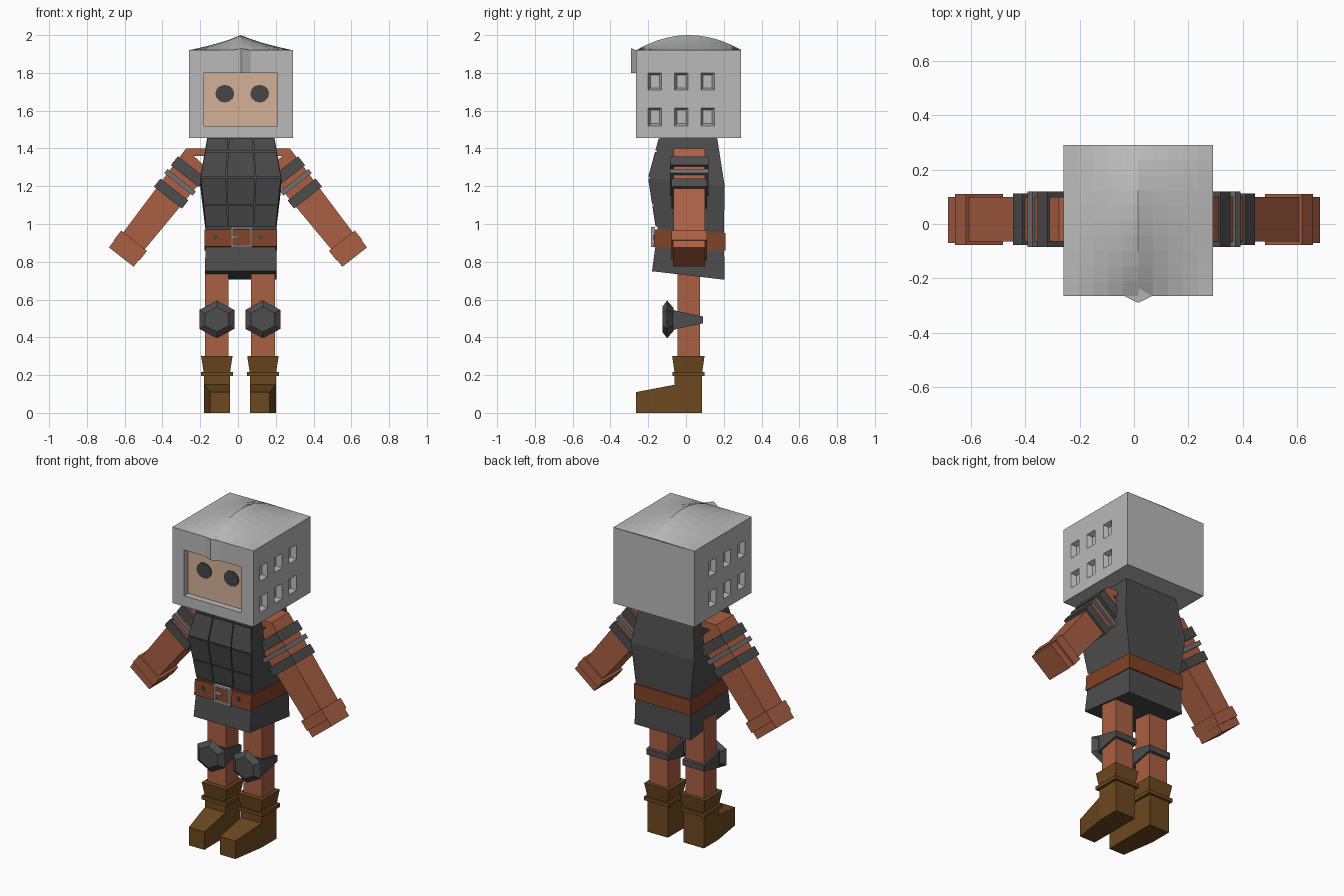
import bpy, bmesh, math
from mathutils import Vector

if "Cube" in bpy.data.objects:
    bpy.data.objects.remove(bpy.data.objects["Cube"])


def mat(name, rgb):
    m = bpy.data.materials.new(name)
    m.diffuse_color = [(c / 255) ** 2.2 for c in rgb] + [1]
    m.use_nodes = True
    m.node_tree.nodes["Principled BSDF"].inputs["Base Color"].default_value = m.diffuse_color
    return m


STEEL = mat("light steel", (184, 184, 184))
IRON = mat("dark iron", (78, 78, 78))
PLATE = mat("chest iron", (73, 73, 74))
TRIM = mat("grey trim", (112, 112, 112))
FACE = mat("pale skin", (212, 176, 150))
EYE = mat("eye grey", (72, 72, 72))
CLOTH = mat("rust cloth", (168, 96, 69))
BELT = mat("belt leather", (128, 68, 43))
BOOT = mat("boot leather", (108, 74, 36))
BUCKLE = mat("buckle metal", (165, 165, 165))


def finish(bm, name, *mats):
    bmesh.ops.recalc_face_normals(bm, faces=bm.faces)
    me = bpy.data.meshes.new(name)
    bm.to_mesh(me)
    bm.free()
    ob = bpy.data.objects.new(name, me)
    for m in mats:
        me.materials.append(m)
    bpy.context.collection.objects.link(ob)
    return ob


def loft(name, rings, m):
    """Solid skinned through rings of equal length."""
    bm = bmesh.new()
    vs = [[bm.verts.new(p) for p in r] for r in rings]
    n = len(vs[0])
    for a, b in zip(vs, vs[1:]):
        for i in range(n):
            bm.faces.new((a[i], a[(i + 1) % n], b[(i + 1) % n], b[i]))
    bm.faces.new(vs[0])
    bm.faces.new(vs[-1])
    return finish(bm, name, m)


def rect(x0, x1, y0, y1, z):
    return [(x0, y0, z), (x1, y0, z), (x1, y1, z), (x0, y1, z)]


def box(name, x0, x1, y0, y1, z0, z1, m):
    return loft(name, [rect(x0, x1, y0, y1, z0), rect(x0, x1, y0, y1, z1)], m)


def disc(name, x, y, z, rx, rz, m, n=12, d=0.006):
    ring = [(x + rx * math.cos(math.tau * i / n), z + rz * math.sin(math.tau * i / n)) for i in range(n)]
    return loft(name, [[(a, yy, b) for a, b in ring] for yy in (y, y - d)], m)


CX = 0.015  # centre of head and torso

# Helmet: box with a face opening and two rows of tapered vents on each side
X0, X1, Y0, Y1, Z0, Z1 = -0.26, 0.29, -0.265, 0.29, 1.455, 1.92
FX, FZ = (-0.18, 0.21), (1.52, 1.80)
VY = (-0.165, -0.025, 0.115)
bm = bmesh.new()
bmesh.ops.create_cube(bm, size=1)
for v in bm.verts:
    v.co = ((X0 + X1) / 2 + v.co.x * (X1 - X0), (Y0 + Y1) / 2 + v.co.y * (Y1 - Y0),
            (Z0 + Z1) / 2 + v.co.z * (Z1 - Z0))
cuts = [("X", x) for x in FX] + [("Y", y + d) for y in VY for d in (-0.035, 0.035)]
cuts += [("Z", z) for z in (1.52, 1.615, 1.71, 1.80)]
for ax, p in cuts:
    n = Vector([float(ax == a) for a in "XYZ"])
    bmesh.ops.bisect_plane(bm, geom=bm.verts[:] + bm.edges[:] + bm.faces[:], plane_co=n * p, plane_no=n)
bm.normal_update()
vents, opening, top = [], [], []
for f in bm.faces:
    c, n = f.calc_center_median(), f.normal
    if abs(n.x) > 0.9 and any(abs(c.y - y) < 0.01 for y in VY) and (1.52 < c.z < 1.615 or 1.71 < c.z < 1.8):
        vents.append(f)
    elif n.y < -0.9 and FX[0] < c.x < FX[1] and FZ[0] < c.z < FZ[1]:
        opening.append(f)
    elif n.z > 0.9:
        top.append(f)
bmesh.ops.delete(bm, geom=top, context="FACES")
bmesh.ops.inset_individual(bm, faces=vents, thickness=0.016, depth=-0.03)
res = bmesh.ops.extrude_face_region(bm, geom=opening)
new = res["geom"]
bmesh.ops.translate(bm, verts=[g for g in new if isinstance(g, bmesh.types.BMVert)], vec=(0, 0.04, 0))
for g in new:
    if isinstance(g, bmesh.types.BMFace):
        g.material_index = 1
bmesh.ops.delete(bm, geom=[f for f in opening if f.is_valid], context="FACES")
finish(bm, "helmet", STEEL, FACE)

# Domed helmet top with a centre ridge
bm = bmesh.new()
N = 10
grid = []
for j in range(N + 1):
    y = Y0 + (Y1 - Y0) * j / N
    f = max(0, 1 - ((y - 0.015) / 0.28) ** 2)
    row = []
    for i in range(N + 1):
        u = 1 - abs(2 * i / N - 1)
        z = Z1 + 0.08 * f * (0.75 * u + 0.25 * u ** 3)
        row.append(bm.verts.new((X0 + (X1 - X0) * i / N, y, z)))
    grid.append(row)
for a, b in zip(grid, grid[1:]):
    for i in range(N):
        bm.faces.new((a[i], a[i + 1], b[i + 1], b[i]))
finish(bm, "helmet_top", STEEL)

# Brow crease at the front of the ridge
loft("brow_crease", [[(CX - 0.05, Y0, z), (CX, -0.29, z + d), (CX + 0.05, Y0, z), (CX, Y0 + 0.03, z + 1.5 * d)]
                     for z, d in ((1.80, 0), (1.92, 0.01))], STEEL)

# Eyes
for x in (-0.07, 0.115):
    disc("eye", x, Y0 + 0.04, 1.69, 0.05, 0.047, EYE)

# Torso: front y, front z, back y, back z, half width
TORSO = [(-0.18, 0.75, 0.205, 0.705, 0.19), (-0.15, 0.97, 0.2, 0.95, 0.185),
         (-0.192, 1.245, 0.205, 1.2, 0.215), (-0.135, 1.456, 0.165, 1.456, 0.178)]


def slant(yf, zf, yb, zb, w):
    return [(CX - w, yf, zf), (CX + w, yf, zf), (CX + w, yb, zb), (CX - w, yb, zb)]


loft("tunic", [slant(*r) for r in TORSO], IRON)


def chest(u, z, out):
    """Point on the torso front, u across from -1 to 1."""
    for a, b in zip(TORSO, TORSO[1:]):
        if z <= b[1] + 1e-6:
            t = (z - a[1]) / (b[1] - a[1])
            y, w = (p + (q - p) * t for p, q in ((a[0], b[0]), (a[4], b[4])))
            return (CX + u * w, y - out, z)


# Chest plates
ROWS = (0.985, 1.1, 1.245, 1.385, 1.455)
COLS = (-1, -0.36, 0.36, 1)
for z0, z1 in zip(ROWS, ROWS[1:]):
    for u0, u1 in zip(COLS, COLS[1:]):
        loft("chest_plate", [[chest(u, z, o) for u, z in ((u0 + .012, z0 + .003), (u1 - .012, z0 + .003),
                                                         (u1 - .012, z1 - .003), (u0 + .012, z1 - .003))]
                             for o in (-0.005, 0.009)], PLATE)

# Belt with holes and buckle
loft("belt", [slant(-0.172, 0.88, 0.21, 0.86, 0.192), slant(-0.165, 0.972, 0.208, 0.952, 0.192)], BELT)
for x in (-0.12, 0.12):
    disc("belt_hole", x, -0.167, 0.93, 0.013, 0.013, EYE, 8)
BX0, BX1, BZ0, BZ1, T = -0.037, 0.075, 0.878, 0.985, 0.011
for x0, x1, z0, z1 in ((BX0, BX1, BZ0, BZ0 + T), (BX0, BX1, BZ1 - T, BZ1), (BX0, BX0 + T, BZ0, BZ1),
                       (BX1 - T, BX1, BZ0, BZ1), (BX0, 0.01, 0.926, 0.937)):
    box("buckle", x0, x1, -0.186, -0.165, z0, z1, BUCKLE)

for s in (-1, 1):
    # Arm: sleeve, hand and bands placed along a slanted axis
    def arm_ring(t, w, y0, y1):
        x, z = 0.618 - 0.618 * t, 0.825 + 0.786 * t
        return [(s * (x + 0.786 * k), y, z + 0.618 * k) for k, y in ((-w, y0), (w, y0), (w, y1), (-w, y1))]

    def arm_part(name, t0, t1, w, y0, y1, m):
        return loft(name, [arm_ring(t0, w, y0, y1), arm_ring(t1, w, y0, y1)], m)

    low = arm_ring(0.09, 0.072, -0.065, 0.1)
    high = [(s * x, y, z) for x, y, z in ((0.15, -0.065, 1.28), (0.275, -0.065, 1.4),
                                          (0.275, 0.1, 1.4), (0.15, 0.1, 1.28))]
    loft("sleeve", [low, high], CLOTH)
    box("shoulder", *sorted((s * 0.1, s * 0.275)), -0.065, 0.1, 1.36, 1.4, CLOTH)
    arm_part("hand", 0, 0.045, 0.083, -0.07, 0.1, CLOTH)
    arm_part("cuff", 0.045, 0.11, 0.087, -0.077, 0.11, CLOTH)
    arm_part("lower_band", 0.4, 0.455, 0.094, -0.077, 0.112, IRON)
    arm_part("thin_band", 0.49, 0.517, 0.096, -0.085, 0.12, TRIM)
    arm_part("upper_band", 0.545, 0.605, 0.094, -0.085, 0.12, IRON)

    # Leg, mirrored about x = 0.01
    c = 0.01 + s * 0.122
    box("leg", c - 0.063, c + 0.063, -0.045, 0.075, 0.15, 0.78, CLOTH)

    # Hexagonal knee pad and its strap
    hexa = [(math.sin(math.tau * i / 6), math.cos(math.tau * i / 6)) for i in range(6)]
    loft("knee_pad", [[(c + 1.07 * r * a, y, 0.495 + r * b) for a, b in hexa]
                      for y, r in ((-0.125, 0.067), (-0.1, 0.1), (-0.065, 0.06))], IRON)
    loft("knee_strap", [[(c + a * w, y, 0.492 + b * h) for a, b in ((-1, -1), (1, -1), (1, 1), (-1, 1))]
                        for y, w, h in ((-0.07, 0.066, 0.055), (-0.045, 0.074, 0.046), (0.09, 0.074, 0.018))], IRON)

    # Boot: flared top, ring, heel and tapering foot
    loft("boot_top", [rect(c - 0.069, c + 0.069, -0.06, 0.085, 0.21),
                      rect(c - 0.083, c + 0.083, -0.073, 0.098, 0.3)], BOOT)
    box("boot_ring", c - 0.085, c + 0.085, -0.072, 0.098, 0.195, 0.217, BOOT)
    box("boot_heel", c - 0.069, c + 0.069, -0.06, 0.085, 0, 0.2, BOOT)
    loft("boot_foot", [[(c + s * a, y, z) for a, z in ((-0.069, 0), (w, 0), (w, h), (-0.069, h))]
                       for y, w, h in ((-0.265, 0.036, 0.11), (-0.055, 0.069, 0.15))], BOOT)
